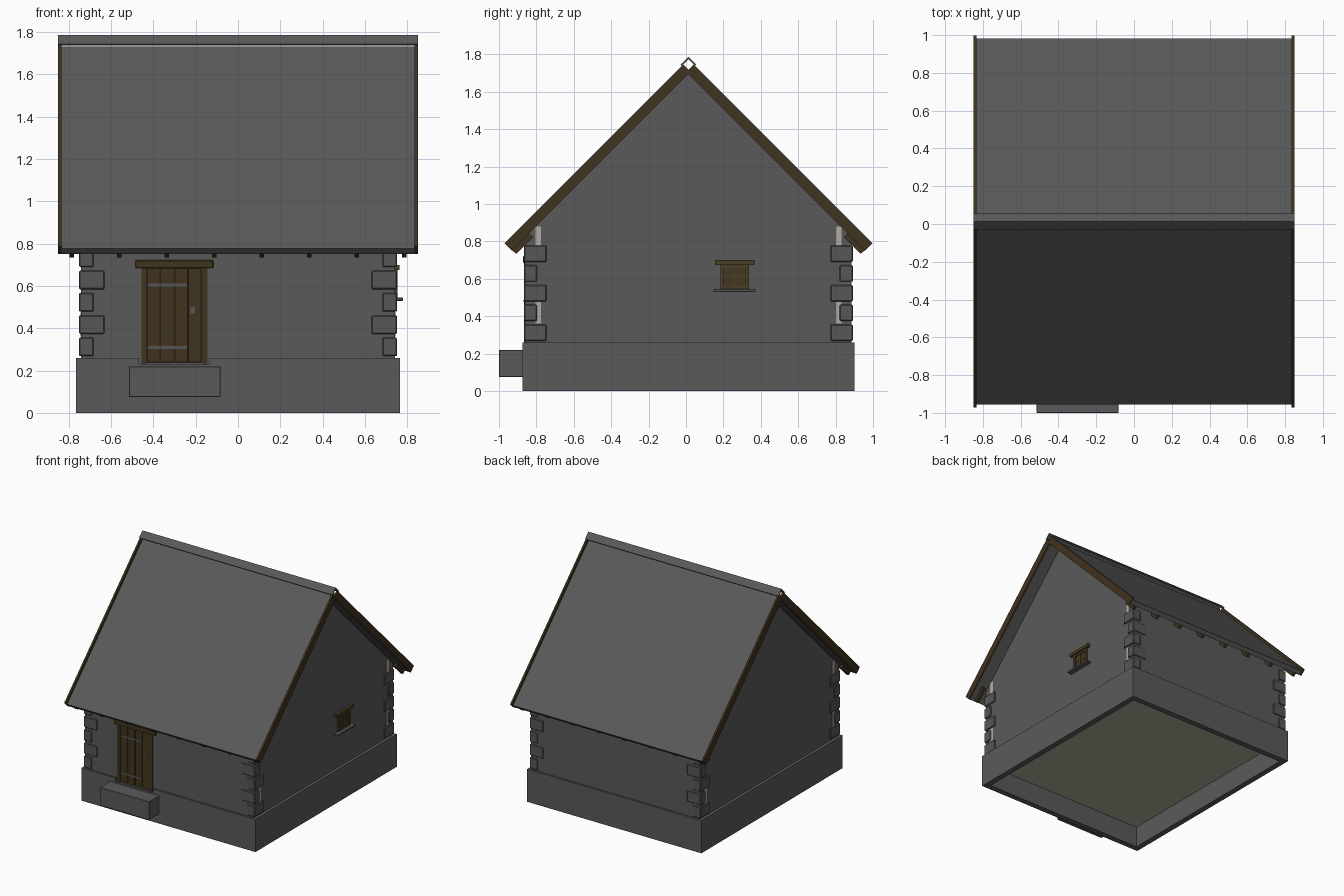
import bpy
import bmesh

cube = bpy.data.objects.get("Cube")
if cube:
    bpy.data.objects.remove(cube, do_unlink=True)


def material(name, rgb):
    m = bpy.data.materials.new(name)
    m.use_nodes = True
    m.diffuse_color = (*rgb, 1)
    m.node_tree.nodes["Principled BSDF"].inputs["Base Color"].default_value = (*rgb, 1)
    return m


STONE = material("stone_grey", (0.102, 0.102, 0.102))
SLATE = material("slate_grey", (0.1, 0.1, 0.1))
QUOIN = material("quoin_grey", (0.095, 0.095, 0.095))
WOOD = material("dark_oak", (0.051, 0.033, 0.014))
DOOR = material("door_brown", (0.053, 0.034, 0.012))
WINDOW = material("window_brown", (0.07, 0.047, 0.017))
PANE = material("pane_brown", (0.055, 0.038, 0.014))
IRON = material("iron_grey", (0.09, 0.09, 0.1))
PLASTER = material("pale_plaster", (0.44, 0.41, 0.36))
FLOOR = material("floor_beige", (0.44, 0.415, 0.32))

CY = 0.013  # ridge line position in y


def finish(name, bm, mat, bevel=0):
    bmesh.ops.recalc_face_normals(bm, faces=bm.faces)
    me = bpy.data.meshes.new(name)
    bm.to_mesh(me)
    bm.free()
    me.materials.append(mat)
    ob = bpy.data.objects.new(name, me)
    bpy.context.scene.collection.objects.link(ob)
    if bevel:
        mod = ob.modifiers.new("soft_edges", "BEVEL")
        mod.width = bevel
        mod.segments = 1
    return ob


def box(name, x, y, z, mat, bevel=0):
    bm = bmesh.new()
    bmesh.ops.create_cube(bm, size=1)
    for v in bm.verts:
        for i, (lo, hi) in enumerate((x, y, z)):
            v.co[i] = lo if v.co[i] < 0 else hi
    return finish(name, bm, mat, bevel)


def prism(name, pts, axis, lo, hi, mat):
    """Extrude a profile along x (points are y, z) or along y (points are x, z)."""
    bm = bmesh.new()
    place = (lambda u, w: (lo, u, w)) if axis == "x" else (lambda u, w: (u, lo, w))
    face = bm.faces.new([bm.verts.new(place(u, w)) for u, w in pts])
    out = bmesh.ops.extrude_face_region(bm, geom=[face])
    for v in out["geom"]:
        if isinstance(v, bmesh.types.BMVert):
            v.co["xy".index(axis)] = hi
    return finish(name, bm, mat)


def slope(name, pts, side, lo, hi, mat):
    """Extrude a roof-slope profile given as distance from ridge and height."""
    return prism(name, [(CY + side * u, w) for u, w in pts], "x", lo, hi, mat)


# House body with gables; its underside is the floor
YW = 0.873
body = prism("house_walls", [(CY - YW, 0.17), (CY + YW, 0.17), (CY + YW, 1.7 - YW),
                             (CY, 1.7), (CY - YW, 1.7 - YW)], "x", -0.742, 0.742, STONE)
body.data.materials.append(FLOOR)
for p in body.data.polygons:
    if p.normal.z < -0.9:
        p.material_index = 1

# Foundation ring, notched in front for the doorway
BX, BY, T, H = 0.766, 0.888, 0.046, 0.26
DL, DR = -0.468, -0.134
prism("foundation_front", [(-BX, 0), (BX, 0), (BX, H), (DR, H), (DR, 0.232), (DL, 0.232),
                           (DL, H), (-BX, H)], "y", CY - BY, CY - BY + T, STONE)
box("foundation_back", (-BX, BX), (CY + BY - T, CY + BY), (0, H), STONE)
for s, side in ((1, "left"), (-1, "right")):
    box("foundation_" + side, sorted((s * (BX - T), s * BX)),
        (CY - BY + T, CY + BY - T), (0, H), STONE)

# Doorstep
box("doorstep", (-0.515, -0.082), (-1.0, -0.87), (0.075, 0.22), STONE, 0.002)

# Alternating corner stones and pale gaps beside them
NARROW, WIDE = 0.07, 0.12
QX, QY = 0.752, 0.879
for sx in (1, -1):
    for sy in (1, -1):
        for i in range(5):
            z = 0.268 + i * 0.1055
            w, d = (NARROW, WIDE) if i % 2 == 0 else (WIDE, NARROW)
            box("corner_stone", sorted((sx * QX, sx * (QX - w))),
                sorted((CY + sy * QY, CY + sy * (QY - d))), (z, z + 0.088), QUOIN, 0.005)
        for z0, z1 in ((0.36, 0.475), (0.775, 0.88)):
            box("plaster_gap", sorted((sx * 0.735, sx * 0.745)),
                sorted((CY + sy * 0.818, CY + sy * 0.788)), (z0, z1), PLASTER)

# Roof slopes, barge boards and rafter tails
for s in (1, -1):
    slope("roof_slope", [(0, 1.695), (0, 1.718), (0.014, 1.732), (0.968, 0.778),
                         (0.943, 0.752)], s, -0.838, 0.838, SLATE)
    for e in (1, -1):
        slope("barge_board", [(0, 1.695), (0, 1.718), (0.028, 1.746), (0.984, 0.79),
                              (0.944, 0.751)], s, e * 0.835, e * 0.85, WOOD)
    for i in range(8):
        x = -0.786 + i * 0.2246
        slope("rafter_tail", [(0.948, 0.755), (0.92, 0.734), (0.83, 0.824), (0.862, 0.85)],
              s, x - 0.011, x + 0.011, WOOD)

# Folded ridge cap
prism("ridge_cap", [(CY - 0.042, 1.745), (CY, 1.787), (CY + 0.042, 1.745),
                    (CY + 0.035, 1.738), (CY, 1.773), (CY - 0.035, 1.738)],
      "x", -0.85, 0.85, SLATE)

# Door: posts, lintel, planks, strap hinges and handle
WALL = CY - YW
box("door_lintel", (-0.485, -0.117), (WALL - 0.011, WALL + 0.02), (0.685, 0.722), WOOD, 0.003)
for x in (-0.457, -0.171):
    box("door_post", (x, x + 0.026), (WALL - 0.007, WALL + 0.02), (0.232, 0.685), WOOD)
for i in range(4):
    x = -0.430 + i * 0.0648
    box("door_plank", (x, x + 0.0635), (WALL - 0.004, WALL + 0.02), (0.238, 0.685), DOOR, 0.002)
for z in (0.31, 0.605):
    box("strap_hinge", (-0.427, -0.24), (WALL - 0.007, WALL), (z - 0.007, z + 0.007), IRON)
box("handle_plate", (-0.224, -0.204), (WALL - 0.006, WALL), (0.47, 0.5), IRON)
box("handle_grip", (-0.219, -0.209), (WALL - 0.01, WALL), (0.476, 0.486), IRON)

# Gable window: pane, frame, bars, lintel and sill
WY0, WY1, WZ0, WZ1 = 0.184, 0.336, 0.545, 0.678
YM, ZM = (WY0 + WY1) / 2, (WZ0 + WZ1) / 2
box("window_pane", (0.735, 0.746), (WY0, WY1), (WZ0, WZ1), PANE)
for y in (WY0, WY1 - 0.02):
    box("window_jamb", (0.735, 0.755), (y, y + 0.02), (WZ0, WZ1), WINDOW)
for z in (WZ0, WZ1 - 0.02):
    box("window_rail", (0.735, 0.754), (WY0, WY1), (z, z + 0.02), WINDOW)
box("window_mullion", (0.735, 0.75), (YM - 0.005, YM + 0.005), (WZ0, WZ1), WINDOW)
box("window_crossbar", (0.735, 0.749), (WY0, WY1), (ZM - 0.005, ZM + 0.005), WINDOW)
box("window_lintel", (0.73, 0.764), (0.154, 0.366), (0.675, 0.7), WINDOW)
box("window_sill", (0.73, 0.78), (0.146, 0.372), (0.53, 0.546), STONE, 0.003)
